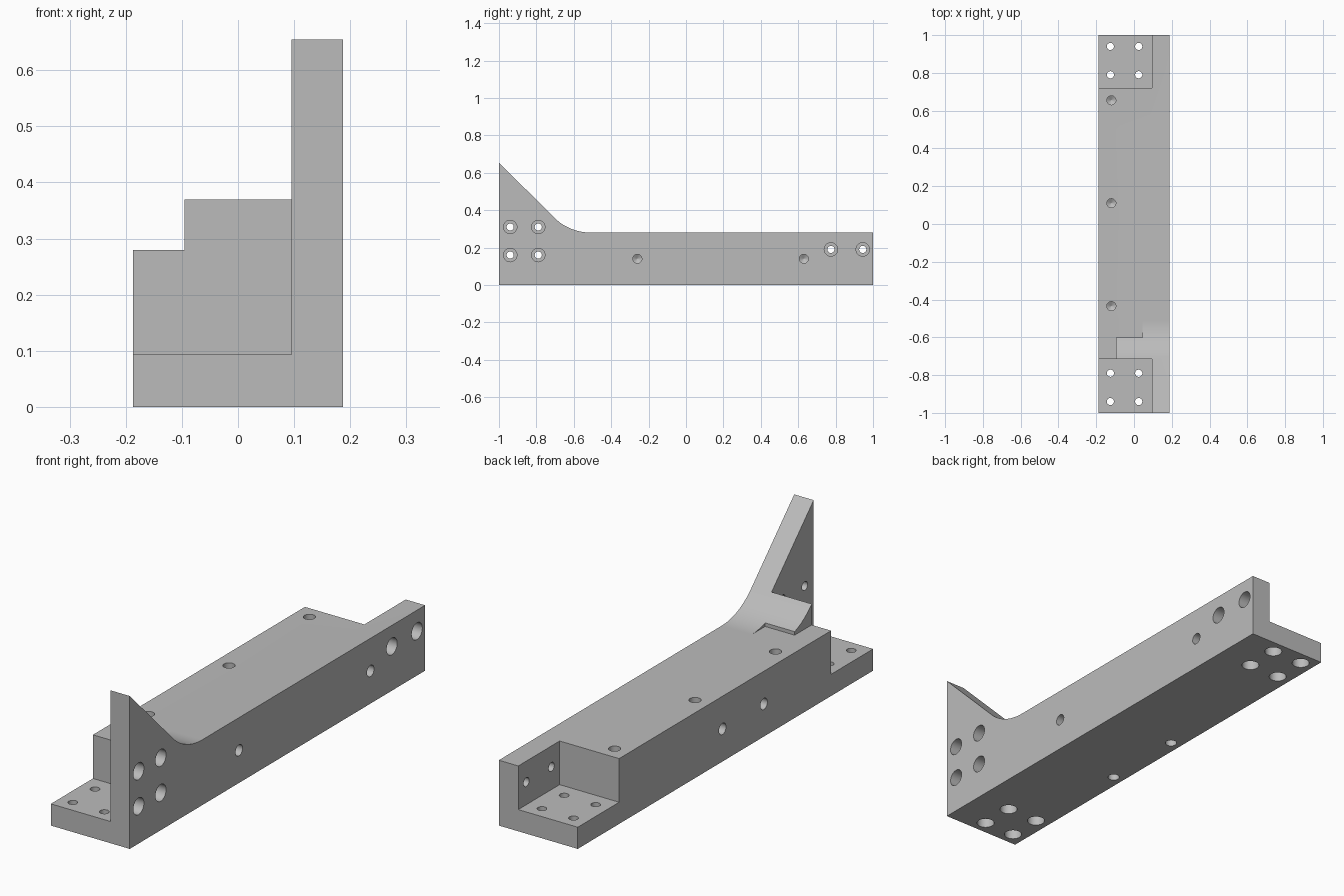
import bpy, bmesh, math
from mathutils import Vector

cube = bpy.data.objects.get("Cube")
if cube:
    bpy.data.objects.remove(cube, do_unlink=True)

HALF_W, WALL_X, DECK, FLOOR = 0.187, 0.095, 0.28, 0.093
RIB_Y = -0.715

# Single grey material
grey = bpy.data.materials.new("machined grey")
grey.use_nodes = True
grey.diffuse_color = (0.5, 0.5, 0.5, 1)
grey.node_tree.nodes["Principled BSDF"].inputs["Base Color"].default_value = (0.5, 0.5, 0.5, 1)


def make_object(name, bm):
    bmesh.ops.recalc_face_normals(bm, faces=bm.faces[:])
    mesh = bpy.data.meshes.new(name)
    bm.to_mesh(mesh)
    bm.free()
    mesh.materials.append(grey)
    obj = bpy.data.objects.new(name, mesh)
    bpy.context.collection.objects.link(obj)
    return obj


def box(name, lo, hi):
    bm = bmesh.new()
    bmesh.ops.create_cube(bm, size=1)
    for v in bm.verts:
        v.co = [a + (c + 0.5) * (b - a) for a, b, c in zip(lo, hi, v.co)]
    return make_object(name, bm)


def drill(bm, start, direction, steps, sides=28):
    """Add a turned cutter: steps are (depth, radius) pairs along the direction."""
    axis = Vector(direction)
    turn = Vector((0, 0, 1)).rotation_difference(axis)
    rings = []
    for depth, r in steps:
        ring = []
        for i in range(sides):
            a = math.tau * i / sides
            p = turn @ Vector((r * math.cos(a), r * math.sin(a), depth))
            ring.append(bm.verts.new(p + Vector(start)))
        rings.append(ring)
    for low, high in zip(rings, rings[1:]):
        for i in range(sides):
            j = (i + 1) % sides
            bm.faces.new((low[i], low[j], high[j], high[i]))
    bm.faces.new(rings[0])
    bm.faces.new(rings[-1])


def cut(target, cutter):
    cutter.hide_render = True
    mod = target.modifiers.new("cut", 'BOOLEAN')
    mod.operation, mod.solver, mod.object = 'DIFFERENCE', 'EXACT', cutter
    bpy.ops.object.modifier_apply(modifier=mod.name)
    bpy.data.objects.remove(cutter, do_unlink=True)


# Bracket body: side profile with sloped upright and fillet, extruded across x
R, ARC_Y = 0.28, -0.509
profile = [(-1, 0), (1, 0), (1, DECK)]
for i in range(17):
    a = math.radians(45 * i / 16)
    profile.append((ARC_Y - R * math.sin(a), DECK + R * (1 - math.cos(a))))
profile.append((-1, 0.655))
bm = bmesh.new()
face = bm.faces.new([bm.verts.new((-HALF_W, y, z)) for y, z in profile])
ext = bmesh.ops.extrude_face_region(bm, geom=[face])
for v in ext["geom"]:
    if isinstance(v, bmesh.types.BMVert):
        v.co.x = HALF_W
body = make_object("bracket_body", bm)
bpy.context.view_layer.objects.active = body
body.select_set(True)

# End pockets, then the relief around the short rib
cut(body, box("front_pocket", (-1, -1.5, FLOOR), (WALL_X, RIB_Y, 1)))
cut(body, box("rear_pocket", (-1, 0.72, FLOOR), (WALL_X, 1.5, 1)))
cut(body, box("rib_side_relief", (-1, -0.8, DECK), (-0.095, ARC_Y, 1)))
cut(body, box("rib_rear_relief", (-1, -0.6, DECK), (0.045, ARC_Y, 1)))

# Counterbored through holes and blind drilled holes
BORE = [(-0.05, 0.036), (0.05, 0.036), (0.05, 0.019), (0.13, 0.019)]
BLIND = [(-0.05, 0.024), (0.09, 0.024), (0.104, 0.001)]
bm = bmesh.new()
for x in (-0.125, 0.025):
    for y in (-0.94, -0.79, 0.79, 0.94):
        drill(bm, (x, y, 0), (0, 0, 1), BORE)
for y, z in ((-0.94, 0.31), (-0.79, 0.31), (-0.94, 0.16), (-0.79, 0.16),
             (0.775, 0.19), (0.945, 0.19)):
    drill(bm, (HALF_W, y, z), (-1, 0, 0), BORE)
for y in (-0.26, 0.63):
    drill(bm, (HALF_W, y, 0.14), (-1, 0, 0), BLIND)
for y in (-0.26, 0.02):
    drill(bm, (-HALF_W, y, 0.14), (1, 0, 0), BLIND)
for y in (-0.435, 0.11, 0.655):
    drill(bm, (-0.12, y, DECK), (0, 0, -1), BLIND)
for y in (-0.3, 0.075):
    drill(bm, (-0.14, y, 0), (0, 0, 1), BLIND)
cut(body, make_object("drill_cutter", bm))

bpy.ops.object.shade_smooth_by_angle(angle=math.radians(25))
